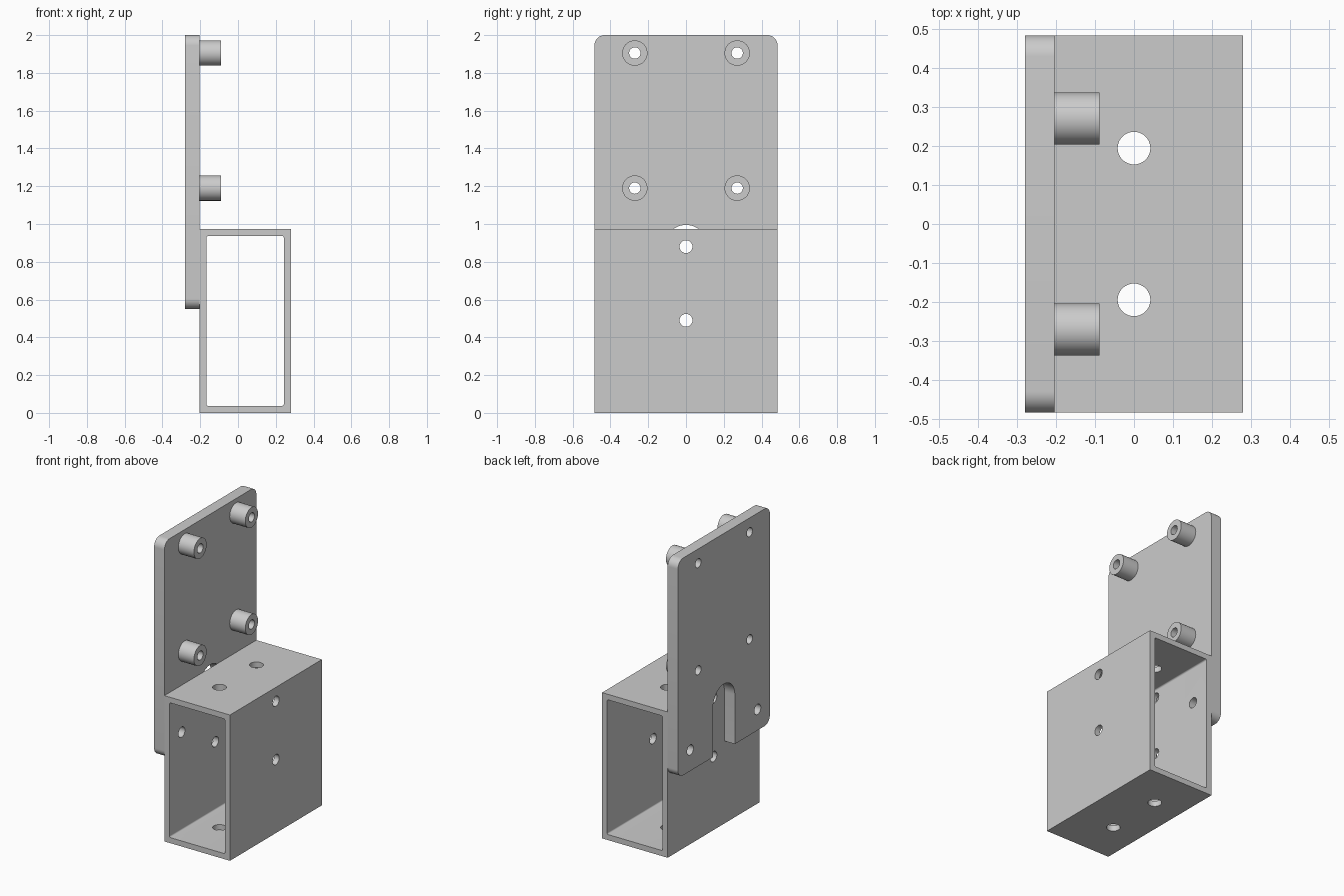
import bpy, math
from mathutils import Matrix, Vector

cube = bpy.data.objects.get("Cube")
if cube:
    bpy.data.objects.remove(cube, do_unlink=True)

# One plain grey for the whole bracket
grey = bpy.data.materials.new("plain grey")
grey.use_nodes = True
colour = (0.6, 0.6, 0.6, 1)
grey.diffuse_color = colour
grey.node_tree.nodes["Principled BSDF"].inputs["Base Color"].default_value = colour


def box(name, low, high):
    """Box spanning two opposite corners."""
    low, high = Vector(low), Vector(high)
    bpy.ops.mesh.primitive_cube_add(size=1)
    ob = bpy.context.object
    ob.name = name
    ob.data.transform(Matrix.Translation((low + high) / 2) @ Matrix.Diagonal((high - low).to_4d()))
    return ob


def rod(name, axis, start, end, centre, radius):
    """Cylinder along x or z; centre gives the two remaining coordinates."""
    bpy.ops.mesh.primitive_cylinder_add(vertices=48, radius=radius, depth=end - start)
    ob = bpy.context.object
    ob.name = name
    mid = (start + end) / 2
    if axis == "x":
        place = Matrix.Translation((mid, *centre)) @ Matrix.Rotation(math.pi / 2, 4, "Y")
    else:
        place = Matrix.Translation((*centre, mid))
    ob.data.transform(place)
    return ob


def apply(ob, mod):
    bpy.context.view_layer.objects.active = ob
    bpy.ops.object.modifier_apply(modifier=mod.name)


def cut(ob, cutter):
    mod = ob.modifiers.new("cut", "BOOLEAN")
    mod.operation, mod.solver, mod.object = "DIFFERENCE", "EXACT", cutter
    apply(ob, mod)
    bpy.data.objects.remove(cutter, do_unlink=True)


def round_edges(ob, axis, radius):
    """Round the four box edges that run along one axis."""
    weight = ob.data.attributes.new("bevel_weight_edge", "FLOAT", "EDGE")
    for e in ob.data.edges:
        a, b = (ob.data.vertices[i].co for i in e.vertices)
        weight.data[e.index].value = float(abs(a[axis] - b[axis]) > 1e-4)
    mod = ob.modifiers.new("round", "BEVEL")
    mod.limit_method, mod.width, mod.segments = "WEIGHT", radius, 10
    apply(ob, mod)


def finish(ob):
    ob.data.materials.clear()
    ob.data.materials.append(grey)
    bpy.ops.object.select_all(action="DESELECT")
    ob.select_set(True)
    bpy.context.view_layer.objects.active = ob
    bpy.ops.object.shade_smooth_by_angle(angle=math.radians(30))


back, face, right = -0.28, -0.204, 0.28     # plate back, plate front, tube side
half, tube_top, wall = 0.485, 0.973, 0.037
screw_y, screw_z = 0.355, 0.69

# Rectangular tube, open at front and back
tube = box("rectangular_tube", (face, -half, 0), (right, half, tube_top))
bore = box("bore", (face + wall, -1, wall), (right - wall, 1, tube_top - wall))
round_edges(bore, 1, 0.01)
cut(tube, bore)
for z in (0.49, 0.88):
    cut(tube, rod("side_hole", "x", -1, 1, (0, z), 0.034))
for side in (-1, 1):
    cut(tube, rod("top_hole", "z", -1, 2, (0, side * 0.195), 0.042))
    cut(tube, rod("screw_hole", "x", -1, 0, (side * screw_y, screw_z), 0.034))

# Upright plate with rounded corners and a round-topped slot
plate = box("mounting_plate", (back, -half, 0.55), (face, half, 2))
round_edges(plate, 0, 0.055)
slot_r, slot_z = 0.115, 0.88
cut(plate, box("slot", (-1, -slot_r, 0), (1, slot_r, slot_z)))
cut(plate, rod("slot_end", "x", -1, 1, (0, slot_z), slot_r))

# Drilled standoffs and the plate's holes
for side in (-1, 1):
    cut(plate, rod("screw_hole", "x", -1, 1, (side * screw_y, screw_z), 0.034))
    for z in (1.19, 1.905):
        centre = (side * 0.271, z)
        cut(plate, rod("standoff_hole", "x", -1, 1, centre, 0.03))
        standoff = rod("standoff", "x", face, -0.089, centre, 0.067)
        cut(standoff, rod("standoff_hole", "x", -1, 1, centre, 0.03))
        finish(standoff)

finish(tube)
finish(plate)
